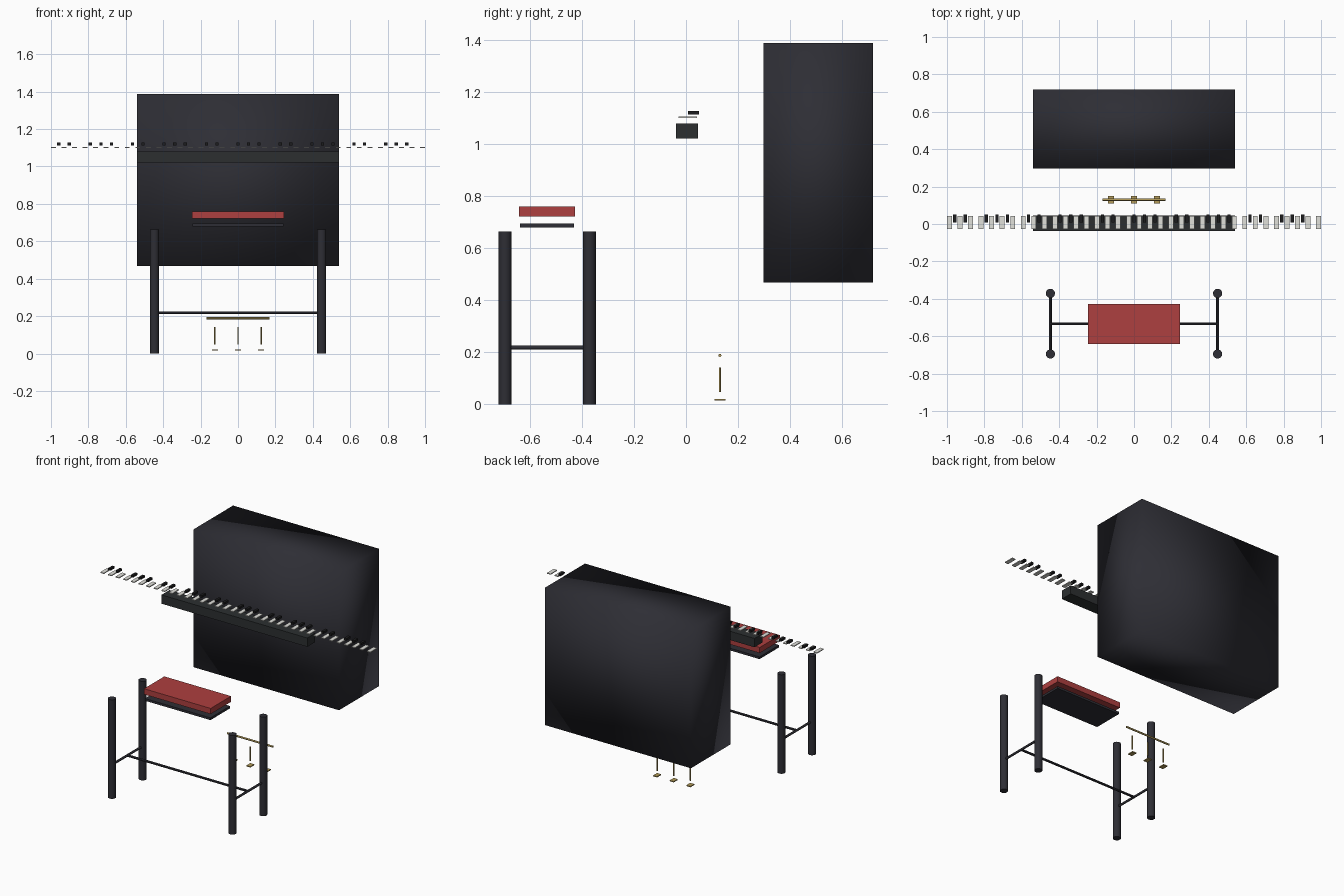
import bpy
from mathutils import Vector

if "Cube" in bpy.data.objects:
    bpy.data.objects.remove(bpy.data.objects["Cube"])


def material(name, rgb):
    m = bpy.data.materials.new(name)
    m.diffuse_color = (*rgb, 1)
    m.use_nodes = True
    m.node_tree.nodes["Principled BSDF"].inputs["Base Color"].default_value = m.diffuse_color
    return m


BLACK = material("black_lacquer", (0.027, 0.027, 0.035))
DARK = material("dark_wood", (0.025, 0.028, 0.03))
EBONY = material("ebony", (0.012, 0.012, 0.013))
IVORY = material("ivory", (0.75, 0.75, 0.71))
RED = material("red_leather", (0.42, 0.05, 0.05))
BRASS = material("brass", (0.45, 0.33, 0.1))


def box(name, x, y, z, mat):
    """Box from (min, max) ranges."""
    bpy.ops.mesh.primitive_cube_add(size=1, location=[sum(r) / 2 for r in (x, y, z)])
    o = bpy.context.object
    o.name = name
    o.scale = [r[1] - r[0] for r in (x, y, z)]
    bpy.ops.object.transform_apply(location=False, rotation=False, scale=True)
    o.data.materials.append(mat)
    return o


def rod(name, a, b, r, mat, sides=24):
    """Cylinder between two points."""
    a, b = Vector(a), Vector(b)
    d = b - a
    bpy.ops.mesh.primitive_cylinder_add(vertices=sides, radius=r, depth=d.length,
                                        location=(a + b) / 2,
                                        rotation=d.to_track_quat('Z', 'Y').to_euler())
    o = bpy.context.object
    o.name = name
    bpy.ops.object.shade_smooth_by_angle()
    o.data.materials.append(mat)
    return o


# Piano case (softly shaded block) and key bed
case = box("piano_case", (-0.54, 0.54), (0.298, 0.719), (0.467, 1.388), BLACK)
for p in case.data.polygons:
    p.use_smooth = True
box("key_bed", (-0.54, 0.54), (-0.038, 0.046), (1.02, 1.079), DARK)

# Keyboard: five octaves plus a final white key
N = 36
step = 1.974 / (N - 1)
for i in range(N):
    x = -0.987 + i * step
    box("white_key", (x - 0.013, x + 0.013), (-0.028, 0.042), (1.099, 1.105), IVORY)
    if i < N - 1 and i % 7 in (0, 1, 3, 4, 5):
        xb = x + step / 2
        box("black_key", (xb - 0.0085, xb + 0.0085), (0.008, 0.05), (1.113, 1.127), EBONY)

# Bench cushion and board
box("seat_cushion", (-0.247, 0.247), (-0.642, -0.427), (0.722, 0.76), RED)
box("seat_board", (-0.243, 0.243), (-0.638, -0.431), (0.679, 0.694), BLACK)

# Bench legs and stretchers
LX, YF, YB, SZ = 0.447, -0.695, -0.371, 0.218
for sx in (-1, 1):
    for y in (YF, YB):
        rod("bench_leg", (sx * LX, y, 0), (sx * LX, y, 0.663), 0.0245, BLACK)
    rod("side_stretcher", (sx * LX, YF, SZ), (sx * LX, YB, SZ), 0.0075, BLACK, 12)
rod("centre_stretcher", (-LX, -0.533, SZ), (LX, -0.533, SZ), 0.0075, BLACK, 12)

# Pedals: bar, rods and foot plates
PY = 0.13
rod("pedal_bar", (-0.169, PY, 0.188), (0.169, PY, 0.188), 0.006, BRASS, 12)
for x in (-0.123, 0, 0.123):
    rod("pedal_rod", (x, PY, 0.048), (x, PY, 0.142), 0.004, BRASS, 12)
    box("pedal_plate", (x - 0.015, x + 0.015), (0.109, 0.151), (0.015, 0.021), BRASS)
